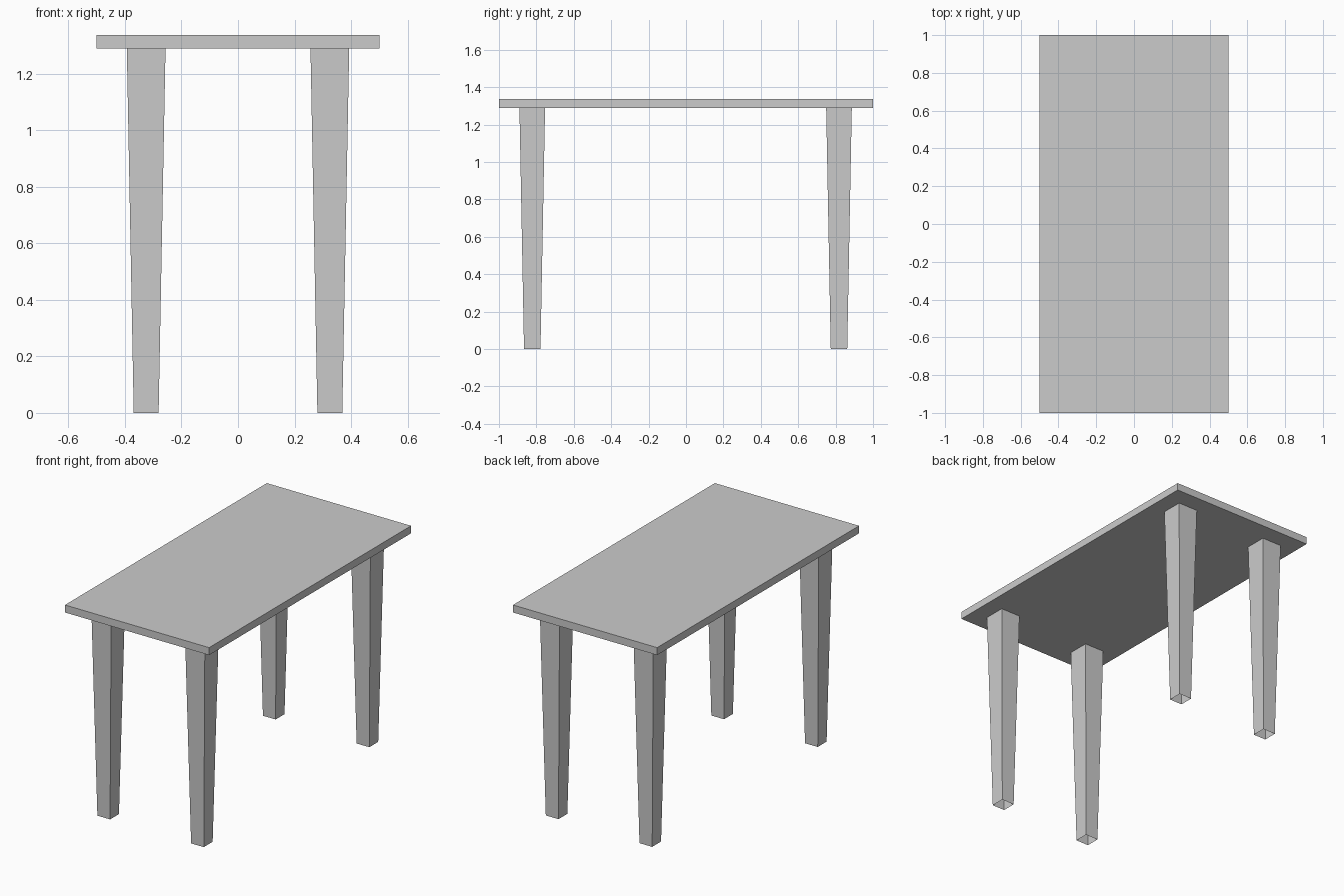
import bpy, bmesh

if "Cube" in bpy.data.objects:
    bpy.data.objects.remove(bpy.data.objects["Cube"])

LEG_H, TOP_Z = 1.29, 1.337


def frustum(name, loc, low, high, z0, z1, capped):
    """Four-sided block between two rectangles, optionally open-ended."""
    bm = bmesh.new()
    corners = ((-1, -1), (1, -1), (1, 1), (-1, 1))
    rings = [[bm.verts.new((sx * size[0] / 2, sy * size[1] / 2, z)) for sx, sy in corners]
             for size, z in ((low, z0), (high, z1))]
    for i in range(4):
        j = (i + 1) % 4
        bm.faces.new((rings[0][i], rings[0][j], rings[1][j], rings[1][i]))
    if capped:
        bm.faces.new(rings[0][::-1])
        bm.faces.new(rings[1])
    mesh = bpy.data.meshes.new(name)
    bm.to_mesh(mesh)
    bm.free()
    obj = bpy.data.objects.new(name, mesh)
    obj.location = (*loc, 0)
    bpy.context.collection.objects.link(obj)
    return obj


# Flat rectangular tabletop
frustum("tabletop", (0, 0), (1, 2), (1, 2), LEG_H, TOP_Z, True)

# Four tapered hollow legs, open at the foot
for end, y in (("front", -0.822), ("back", 0.818)):
    for side, x in (("left", -0.325), ("right", 0.325)):
        frustum(f"{end}_{side}_leg", (x, y), (0.088, 0.088), (0.137, 0.137), 0, LEG_H, False)
